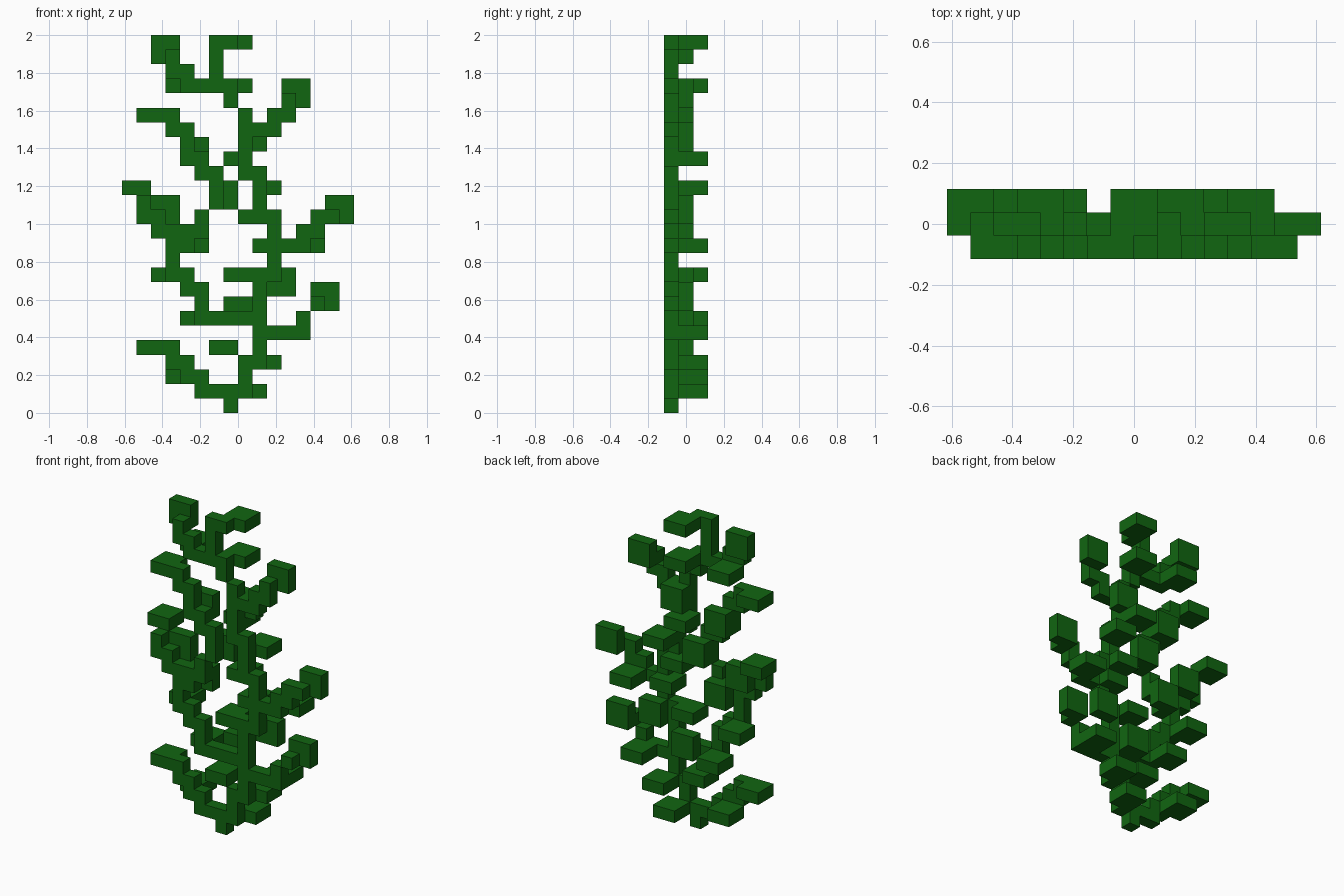
import bpy, bmesh
from mathutils import Vector

cube = bpy.data.objects.get("Cube")
if cube:
    bpy.data.objects.remove(cube, do_unlink=True)

V = 2 / 26                       # edge of one block
ORIGIN = Vector((-8, -1.5, 0))   # grid is 16 x 3 x 26 blocks

green = bpy.data.materials.new("leaf green")
GREEN = (0.0055, 0.133, 0.0055, 1)
green.diffuse_color = GREEN
green.use_nodes = True
bsdf = green.node_tree.nodes["Principled BSDF"]
bsdf.inputs["Base Color"].default_value = GREEN
bsdf.inputs["Roughness"].default_value = 0.9

# Branches: corner points (column, row) of block paths in the front layer
BRANCHES = {
    "stem": [(7, 0), (7, 1), (8, 1), (8, 3), (9, 3), (9, 9), (10, 9), (10, 13), (9, 13), (9, 16),
             (8, 16), (8, 20), (7, 21), (7, 22), (6, 22), (6, 25), (7, 25)],
    "lower_right_branch": [(6, 1), (5, 1), (5, 2), (4, 2), (4, 3), (3, 3), (3, 4)],
    "middle_right_branch": [(8, 6), (5, 6), (5, 8), (4, 8), (4, 9), (3, 9), (3, 12), (2, 12),
                            (2, 13), (1, 13), (1, 14)],
    "inner_right_branch": [(4, 11), (4, 12), (5, 12), (5, 13), (6, 14), (6, 16), (5, 16), (5, 17),
                           (4, 17), (4, 19), (3, 19), (3, 20)],
    "top_right_branch": [(5, 22), (4, 22), (4, 23), (3, 23), (3, 24)],
    "lower_left_branch": [(10, 5), (12, 5), (12, 6), (13, 7)],
    "middle_left_branch": [(11, 11), (12, 11), (12, 12), (13, 12), (13, 13), (14, 13)],
    "upper_left_branch": [(9, 19), (10, 19), (10, 20), (11, 20), (11, 21)],
}

# Leaves: first layer, block size, and (column, row) of each lower corner
LEAVES = {
    "upright_leaf": (1, (2, 1, 2), [(2, 24), (11, 21), (8, 18), (4, 17), (6, 14), (14, 13), (2, 13),
                                    (4, 11), (10, 8), (13, 7), (7, 6)]),
    "back_leaf": (1, (2, 2, 1), [(7, 25), (3, 22), (7, 22), (7, 17), (0, 15), (9, 15), (12, 11),
                                 (2, 9), (4, 6), (11, 5), (9, 3), (3, 2), (8, 1)]),
    "front_leaf": (0, (2, 2, 1), [(1, 20), (8, 13), (9, 11), (7, 9), (1, 4), (6, 4)]),
}


def path_cells(points):
    """Blocks along straight runs between the corner points."""
    cells = [(points[0][0], 0, points[0][1])]
    for (x0, z0), (x1, z1) in zip(points, points[1:]):
        n = max(abs(x1 - x0), abs(z1 - z0))
        cells += [(x0 + (x1 - x0) * s // n, 0, z0 + (z1 - z0) * s // n) for s in range(1, n + 1)]
    return cells


def box_cells(x, y, z, size):
    return [(x + a, y + b, z + c)
            for a in range(size[0]) for b in range(size[1]) for c in range(size[2])]


parts = {name: path_cells(p) for name, p in BRANCHES.items()}
for name, (layer, size, corners) in LEAVES.items():
    for n, (x, z) in enumerate(corners, 1):
        parts[f"{name}_{n}"] = box_cells(x, layer, z, size)

# Each block belongs to the first part that claims it
owner = {}
for name, cells in parts.items():
    for c in cells:
        owner.setdefault(c, name)


def build(name):
    """Mesh of the exposed block sides of one part, with coplanar faces merged."""
    bm = bmesh.new()
    for c in [c for c, o in owner.items() if o == name]:
        for axis in range(3):
            for side in (0, 1):
                near = list(c)
                near[axis] += 2 * side - 1
                if tuple(near) in owner:
                    continue
                u, w = (axis + 1) % 3, (axis + 2) % 3
                ring = []
                for du, dw in ((0, 0), (1, 0), (1, 1), (0, 1)):
                    p = Vector(c)
                    p[axis] += side
                    p[u] += du
                    p[w] += dw
                    ring.append(bm.verts.new((p + ORIGIN) * V))
                bm.faces.new(ring if side else ring[::-1])
    bmesh.ops.remove_doubles(bm, verts=bm.verts, dist=1e-4)
    bmesh.ops.dissolve_limit(bm, angle_limit=0.01, verts=bm.verts, edges=bm.edges)
    mesh = bpy.data.meshes.new(name)
    bm.to_mesh(mesh)
    bm.free()
    mesh.materials.append(green)
    bpy.context.scene.collection.objects.link(bpy.data.objects.new(name, mesh))


for part in parts:
    build(part)
